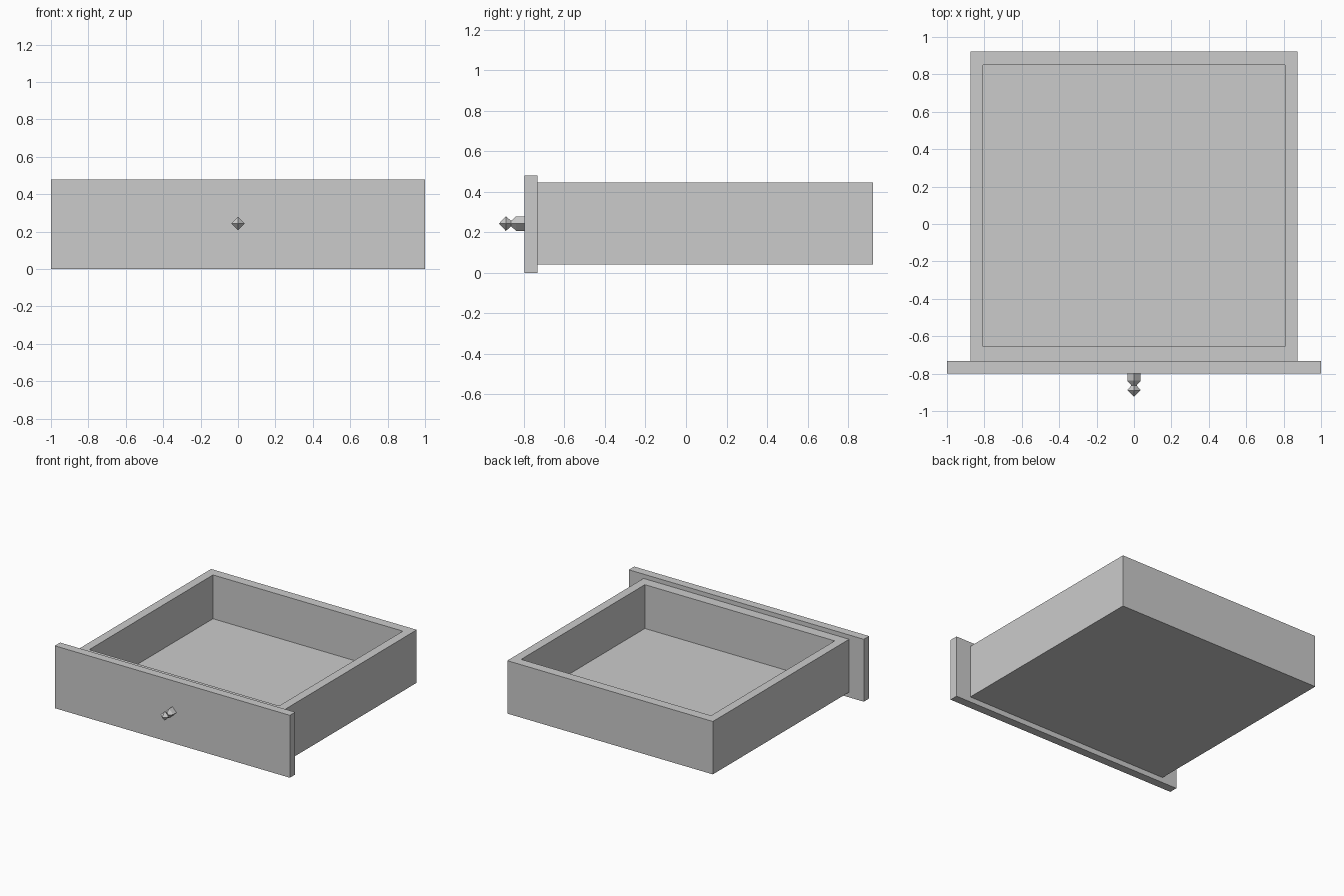
import bpy
import bmesh
from math import tau
from mathutils import Matrix, Vector

cube = bpy.data.objects.get("Cube")
if cube:
    bpy.data.objects.remove(cube, do_unlink=True)

# Single plain grey for the whole drawer
grey = bpy.data.materials.new("plain_grey")
grey.use_nodes = True
colour = (0.6, 0.6, 0.6, 1)
grey.diffuse_color = colour
grey.node_tree.nodes["Principled BSDF"].inputs["Base Color"].default_value = colour


def finish(bm, name):
    bmesh.ops.recalc_face_normals(bm, faces=bm.faces[:])
    mesh = bpy.data.meshes.new(name)
    bm.to_mesh(mesh)
    bm.free()
    mesh.materials.append(grey)
    obj = bpy.data.objects.new(name, mesh)
    bpy.context.collection.objects.link(obj)
    return obj


def block(low, high):
    low, high = Vector(low), Vector(high)
    bm = bmesh.new()
    place = Matrix.Translation((low + high) / 2) @ Matrix.Diagonal((high - low).to_4d())
    place[3][3] = 1
    bmesh.ops.create_cube(bm, size=1, matrix=place)
    return bm


# Front panel, wider and taller than the tray
finish(block((-1, -0.798, 0), (1, -0.733, 0.48)), "front_panel")

# Tray: inset the top face and sink it to form the inner floor
HALF_W, FRONT, BACK, RIM, FLOOR = 0.875, -0.733, 0.923, 0.447, 0.11
tray = block((-HALF_W, FRONT, 0.04), (HALF_W, BACK, RIM))
tray.normal_update()
top = max(tray.faces, key=lambda f: f.calc_center_median().z)
bmesh.ops.inset_individual(tray, faces=[top], thickness=0.05)
for v in top.verts:
    v.co.x = 0.808 if v.co.x > 0 else -0.808
    v.co.y = 0.85 if v.co.y > 0 else -0.654
inner = bmesh.ops.extrude_discrete_faces(tray, faces=[top])["faces"][0]
for v in inner.verts:
    v.co.z = FLOOR
finish(tray, "drawer_tray")

# Knob: four-sided turned profile of (y, radius), with a corner facing up
profile = [(-0.798, 0.036), (-0.838, 0.036), (-0.863, 0.014),
           (-0.889, 0.036), (-0.923, 0)]
knob = bmesh.new()
points = [knob.verts.new((0, y, r)) for y, r in profile]
edges = [knob.edges.new(pair) for pair in zip(points, points[1:])]
bmesh.ops.spin(knob, geom=points + edges, cent=(0, 0, 0), axis=(0, 1, 0),
               angle=tau, steps=4, use_merge=False)
bmesh.ops.remove_doubles(knob, verts=knob.verts[:], dist=0.0005)
bmesh.ops.translate(knob, verts=knob.verts[:], vec=(0, 0, 0.243))
finish(knob, "knob")
